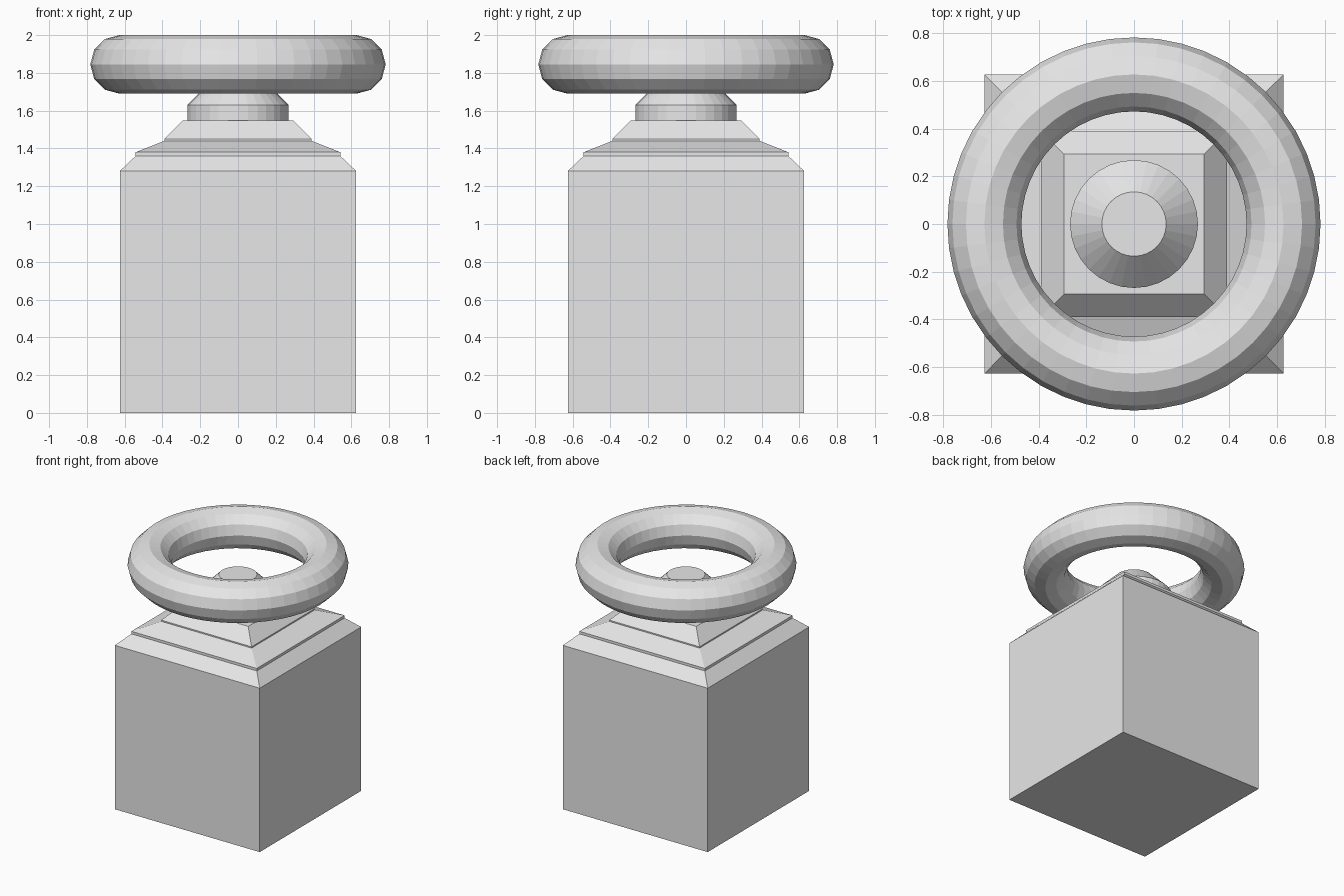
import bpy
import bmesh
from math import cos, sin, pi, sqrt

cube = bpy.data.objects.get("Cube")
if cube:
    bpy.data.objects.remove(cube, do_unlink=True)

stone = bpy.data.materials.new("plain_grey")
stone.use_nodes = True
stone.diffuse_color = (0.8, 0.8, 0.8, 1)
stone.node_tree.nodes["Principled BSDF"].inputs["Base Color"].default_value = (0.8, 0.8, 0.8, 1)


def stack(name, profile, sides, turn=0.0, scale=1.0):
    """Closed solid whose regular cross-section follows (radius, height) pairs."""
    bm = bmesh.new()
    rings = []
    for radius, z in profile:
        angles = [turn + 2 * pi * i / sides for i in range(sides)]
        rings.append([bm.verts.new((radius * scale * cos(a), radius * scale * sin(a), z))
                      for a in angles])
    for low, high in zip(rings, rings[1:]):
        for i in range(sides):
            j = (i + 1) % sides
            bm.faces.new((low[i], low[j], high[j], high[i]))
    bm.faces.new(rings[0][::-1])
    bm.faces.new(rings[-1])
    mesh = bpy.data.meshes.new(name)
    bm.to_mesh(mesh)
    bm.free()
    mesh.materials.append(stone)
    obj = bpy.data.objects.new(name, mesh)
    bpy.context.collection.objects.link(obj)
    return obj


# Square block with stepped, sloping shoulders (half widths)
stack("stepped_block",
      [(0.626, 0), (0.626, 1.28), (0.542, 1.36), (0.542, 1.38),
       (0.39, 1.44), (0.39, 1.45), (0.294, 1.547)],
      4, turn=pi / 4, scale=sqrt(2))

# Round knob with a chamfered top
stack("knob", [(0.268, 1.547), (0.268, 1.63), (0.135, 1.762)], 32)

# Floating ring above the block
bpy.ops.mesh.primitive_torus_add(major_segments=48, minor_segments=12,
                                 major_radius=0.627, minor_radius=0.155,
                                 location=(0, 0, 1.845))
ring = bpy.context.object
ring.name = "ring"
ring.data.materials.append(stone)
